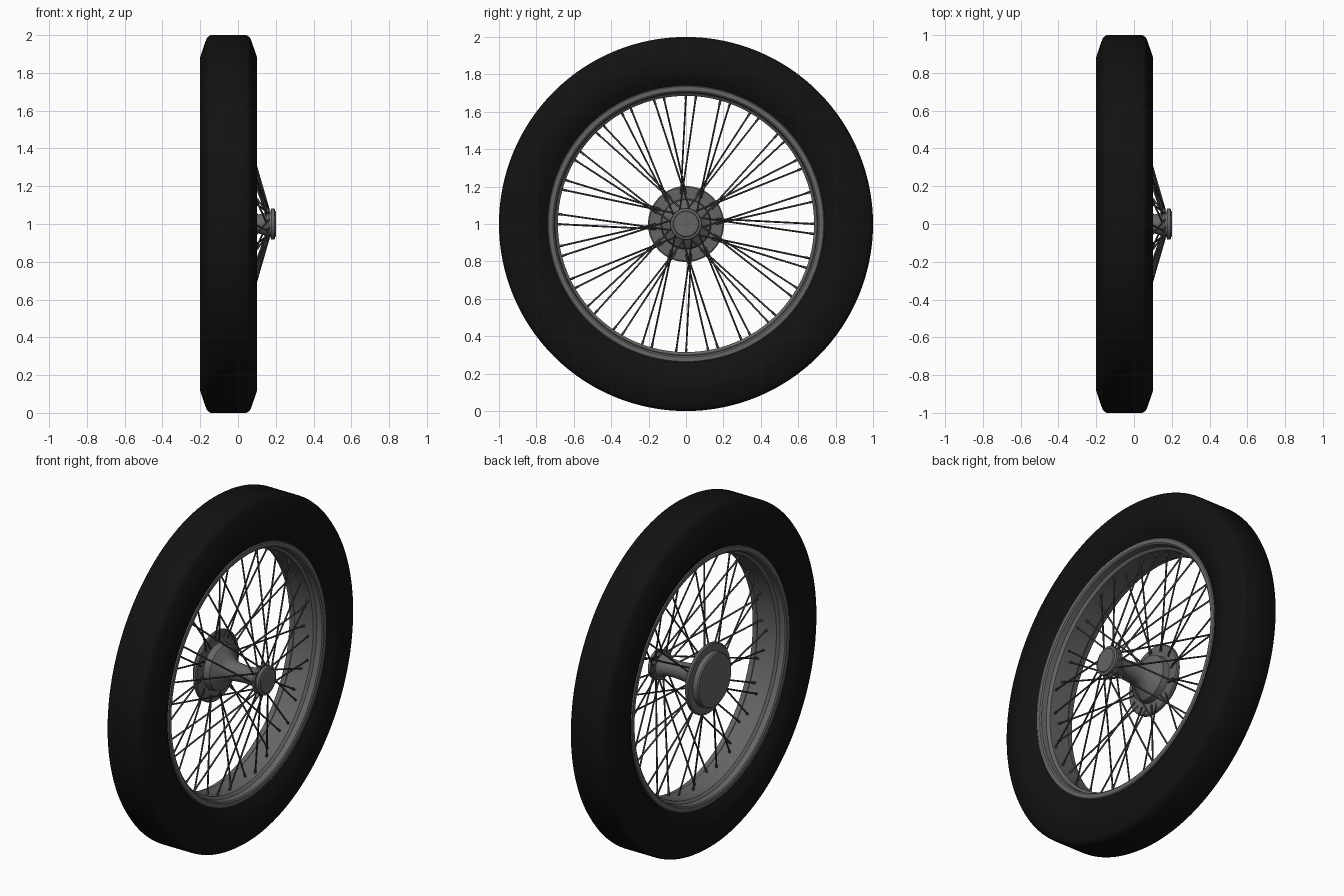
import bpy, bmesh, math
from mathutils import Vector

if "Cube" in bpy.data.objects:
    bpy.data.objects.remove(bpy.data.objects["Cube"])

CX, CZ = -0.05, 1.0   # tyre mid-plane and axle height


def material(name, v):
    m = bpy.data.materials.new(name)
    m.diffuse_color = (v, v, v, 1)
    m.use_nodes = True
    m.node_tree.nodes["Principled BSDF"].inputs["Base Color"].default_value = m.diffuse_color
    return m


RUBBER = material("black_rubber", 0.006)
METAL = material("grey_metal", 0.13)
WIRE = material("dark_wire", 0.05)


def finish(bm, name, mat, angle=35):
    bmesh.ops.recalc_face_normals(bm, faces=bm.faces)
    me = bpy.data.meshes.new(name)
    bm.to_mesh(me)
    bm.free()
    me.materials.append(mat)
    ob = bpy.data.objects.new(name, me)
    bpy.context.collection.objects.link(ob)
    bpy.ops.object.select_all(action='DESELECT')
    bpy.context.view_layer.objects.active = ob
    ob.select_set(True)
    bpy.ops.object.shade_smooth_by_angle(angle=math.radians(angle))
    return ob


def on_wheel(x, r, a):
    return Vector((x, r * math.cos(a), CZ + r * math.sin(a)))


def lathe(name, profile, mat, n, closed=False, angle=35):
    """Spin (x, radius) points round the axle; closed joins last to first."""
    bm = bmesh.new()
    rings = []
    for x, r in profile:
        k = n if r > 0 else 1
        rings.append([bm.verts.new(on_wheel(x, r, math.tau * i / n)) for i in range(k)])
    pairs = list(zip(rings, rings[1:])) + ([(rings[-1], rings[0])] if closed else [])
    for a, b in pairs:
        for i in range(n):
            j = (i + 1) % n
            loop = [a[i % len(a)], a[j % len(a)], b[j % len(b)], b[i % len(b)]]
            bm.faces.new(list(dict.fromkeys(loop)))
    return finish(bm, name, mat, angle)


def mirrored(half):
    """Half profile of (offset, radius) from the right edge to the mid-plane."""
    return [(CX + d, r) for d, r in half] + [(CX - d, r) for d, r in reversed(half)]


# Tyre: bulging side walls, bevelled shoulders and a flat tread
lathe("tyre", mirrored([(0.095, 0.72), (0.11, 0.745), (0.132, 0.78), (0.145, 0.82), (0.15, 0.855),
                        (0.15, 0.885), (0.118, 0.978), (0.11, 0.99), (0.095, 1.0)]),
      RUBBER, 128, closed=True, angle=50)

# Rim: rolled lips, ledges and a raised central well
outer = mirrored([(0.105, 0.742), (0.098, 0.742), (0.092, 0.725)])
inner = mirrored([(0.112, 0.735), (0.112, 0.712), (0.106, 0.704), (0.075, 0.70), (0.062, 0.685)])
lathe("rim", outer + inner[::-1], METAL, 128, closed=True)

# Hub: brake drum and flange on the left, waisted barrel, small flange and cap on the right
lathe("hub", [(-0.19, 0), (-0.19, 0.150), (-0.183, 0.157), (-0.155, 0.157), (-0.155, 0.197),
              (-0.150, 0.203), (-0.137, 0.203), (-0.132, 0.197), (-0.132, 0.135), (-0.095, 0.130),
              (-0.088, 0.122), (-0.065, 0.085), (-0.04, 0.062), (-0.01, 0.052), (0.06, 0.047),
              (0.11, 0.050), (0.135, 0.058), (0.152, 0.066), (0.152, 0.085), (0.164, 0.085),
              (0.164, 0.072), (0.174, 0.072), (0.176, 0.083), (0.192, 0.083), (0.195, 0.078),
              (0.195, 0.07), (0.2, 0.066), (0.2, 0)], METAL, 64)


def spokes(name, hub_x, hub_r, hub_deg, rim_x, rim_deg):
    """12 crossed pairs of spokes, mirrored about axes 30 degrees apart."""
    bm = bmesh.new()
    for i in range(12):
        for s in (1, -1):
            mid = 5 + 30 * i
            p = on_wheel(hub_x + 0.006 * s, hub_r, math.radians(mid - s * hub_deg))
            q = on_wheel(rim_x + 0.006 * s, 0.692, math.radians(mid + s * rim_deg))
            d = q - p
            rot = d.to_track_quat('Z', 'Y').to_matrix().to_4x4()
            # wire, then thicker nipple at the rim
            for t0, t1, rad in ((0, 1, 0.0048), (0.95, 1, 0.0065)):
                m = rot.copy()
                m.translation = p + d * (t0 + t1) / 2
                bmesh.ops.create_cone(bm, cap_ends=True, segments=8, radius1=rad, radius2=rad,
                                      depth=d.length * (t1 - t0), matrix=m)
    finish(bm, name, WIRE, 50)


spokes("drum_side_spokes", -0.128, 0.16, 5, -0.04, 5)
spokes("cap_side_spokes", 0.158, 0.076, 22, -0.015, 9.5)
